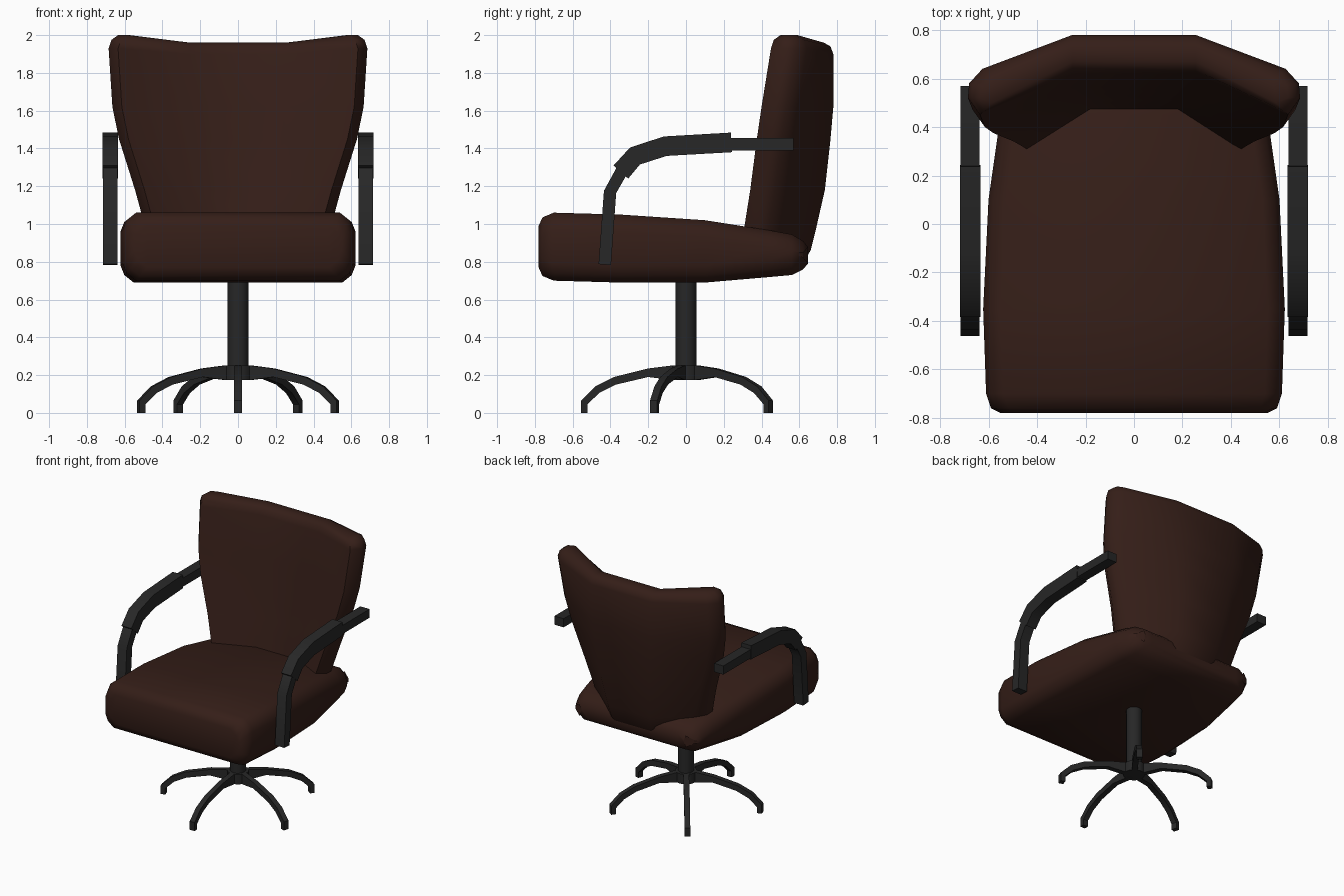
import bpy, bmesh, math
from mathutils import Matrix, Vector

if "Cube" in bpy.data.objects:
    bpy.data.objects.remove(bpy.data.objects["Cube"])


def material(name, rgb):
    m = bpy.data.materials.new(name)
    m.diffuse_color = (*rgb, 1)
    m.use_nodes = True
    m.node_tree.nodes["Principled BSDF"].inputs["Base Color"].default_value = m.diffuse_color
    return m


LEATHER = material("brown_leather", (0.035, 0.013, 0.009))
FRAME = material("dark_frame", (0.02, 0.02, 0.02))


def finish(bm, name, mat, angle):
    bmesh.ops.recalc_face_normals(bm, faces=bm.faces)
    me = bpy.data.meshes.new(name)
    bm.to_mesh(me)
    bm.free()
    me.materials.append(mat)
    ob = bpy.data.objects.new(name, me)
    bpy.context.collection.objects.link(ob)
    bpy.ops.object.select_all(action='DESELECT')
    ob.select_set(True)
    bpy.context.view_layer.objects.active = ob
    bpy.ops.object.shade_smooth_by_angle(angle=math.radians(angle))
    return ob


def mirrored(half):
    """Complete a right-side half profile with its left-side mirror."""
    return half + [(-p[0], *p[1:]) for p in reversed(half)]


def loft(name, rings, mat):
    """Skin closed rings; each ring is one side then the other, so caps are quads."""
    bm = bmesh.new()
    vs = [[bm.verts.new(p) for p in r] for r in rings]
    n = len(vs[0])
    for a, b in zip(vs, vs[1:]):
        for i in range(n):
            j = (i + 1) % n
            bm.faces.new((a[i], a[j], b[j], b[i]))
    for r in (vs[0], vs[-1]):
        for i in range(n // 2 - 1):
            bm.faces.new((r[i], r[i + 1], r[n - 2 - i], r[n - 1 - i]))
    return finish(bm, name, mat, 50)


def slab(bm, outline, place, x0, x1):
    """Extrude a 2D outline between x0 and x1."""
    a = [bm.verts.new(place @ Vector((x0, u, v))) for u, v in outline]
    b = [bm.verts.new(place @ Vector((x1, u, v))) for u, v in outline]
    bm.faces.new(a)
    bm.faces.new(b[::-1])
    for i in range(len(a)):
        j = (i + 1) % len(a)
        bm.faces.new((a[i], b[i], b[j], a[j]))


def ribbon(path, h):
    """Outline of a strip of half-thickness h along a path."""
    pts = [Vector(p) for p in path]
    left, right = [], []
    for i, p in enumerate(pts):
        d = (pts[min(i + 1, len(pts) - 1)] - pts[max(i - 1, 0)]).normalized()
        n = Vector((-d.y, d.x)) * h
        left.append(p + n)
        right.append(p - n)
    return left + right[::-1]


# Seat cushion: rounded sections along y (y, half width, bottom, top)
def seat_ring(y, w, lo, hi):
    top = [(w, y, hi - .09), (w - .02, y, hi - .04), (w - .07, y, hi)]
    low = [(w, y, lo + .09), (w - .02, y, lo + .04), (w - .07, y, lo)]
    return mirrored(top) + mirrored(low)[::-1]


loft("seat", [seat_ring(*s) for s in (
    (-.78, .55, .77, .99), (-.76, .59, .725, 1.035), (-.70, .61, .70, 1.06),
    (-.35, .622, .69, 1.05), (.10, .60, .69, 1.02), (.45, .55, .72, .965),
    (.56, .53, .73, .945), (.62, .50, .76, .91), (.645, .45, .79, .88))], LEATHER)


# Backrest: winged sections stacked in z
def back_ring(z, w, y0, yb, d=0, drop=0):
    c, w = .37 * w, w - d
    front = [(w, y0 + .07, z), (w - .05, y0 + d, z), (c, y0 + .17 + d, z - drop)]
    rear = [(w - .005, y0 + .13 - d * .2, z), (w - .06, y0 + .19 - d, z),
            (c, yb - d, z - drop)]
    return mirrored(front) + mirrored(rear)[::-1]


loft("backrest", [back_ring(*s) for s in (
    (.78, .36, .33, .64, .03), (.86, .44, .30, .66), (.96, .485, .305, .685),
    (1.18, .545, .34, .735), (1.45, .63, .375, .765), (1.62, .665, .40, .78),
    (1.93, .685, .45, .78, 0, .03), (1.975, .685, .45, .78, .015, .035),
    (2.0, .685, .45, .78, .05, .04))], LEATHER)

# Armrests: bent bar with a thicker pad, on both sides
bar = [(-.43, .785), (-.402, 1.17), (-.335, 1.29), (-.25, 1.37), (-.11, 1.41),
       (.24, 1.422), (.555, 1.422), (.57, 1.422)]
pad = [(-.345, 1.275), (-.27, 1.36), (-.11, 1.412), (.24, 1.432)]
for name, path, h, x0, x1 in (("armrest_bar", bar, .033, .637, .715),
                              ("armrest_pad", pad, .052, .634, .718)):
    bm = bmesh.new()
    for s in (1, -1):
        slab(bm, ribbon(path, h), Matrix.Identity(4), s * x0, s * x1)
    finish(bm, name, FRAME, 35)

# Five curved legs
leg = [(.02, .25), (.08, .25), (.2, .235), (.38, .19), (.48, .14), (.555, .065), (.555, 0),
       (.522, 0), (.522, .045), (.46, .105), (.37, .15), (.2, .19), (.08, .175), (.02, .175)]
bm = bmesh.new()
for i in range(5):
    slab(bm, leg, Matrix.Rotation(math.radians(180 + 72 * i), 4, 'Z'), -.02, .02)
finish(bm, "star_legs", FRAME, 35)

# Column and hub
for name, r, z0, z1 in (("column", .055, .18, .75), ("hub", .075, .175, .25)):
    bm = bmesh.new()
    bmesh.ops.create_cone(bm, cap_ends=True, segments=16, radius1=r, radius2=r, depth=z1 - z0,
                          matrix=Matrix.Translation((0, 0, (z0 + z1) / 2)))
    finish(bm, name, FRAME, 35)
